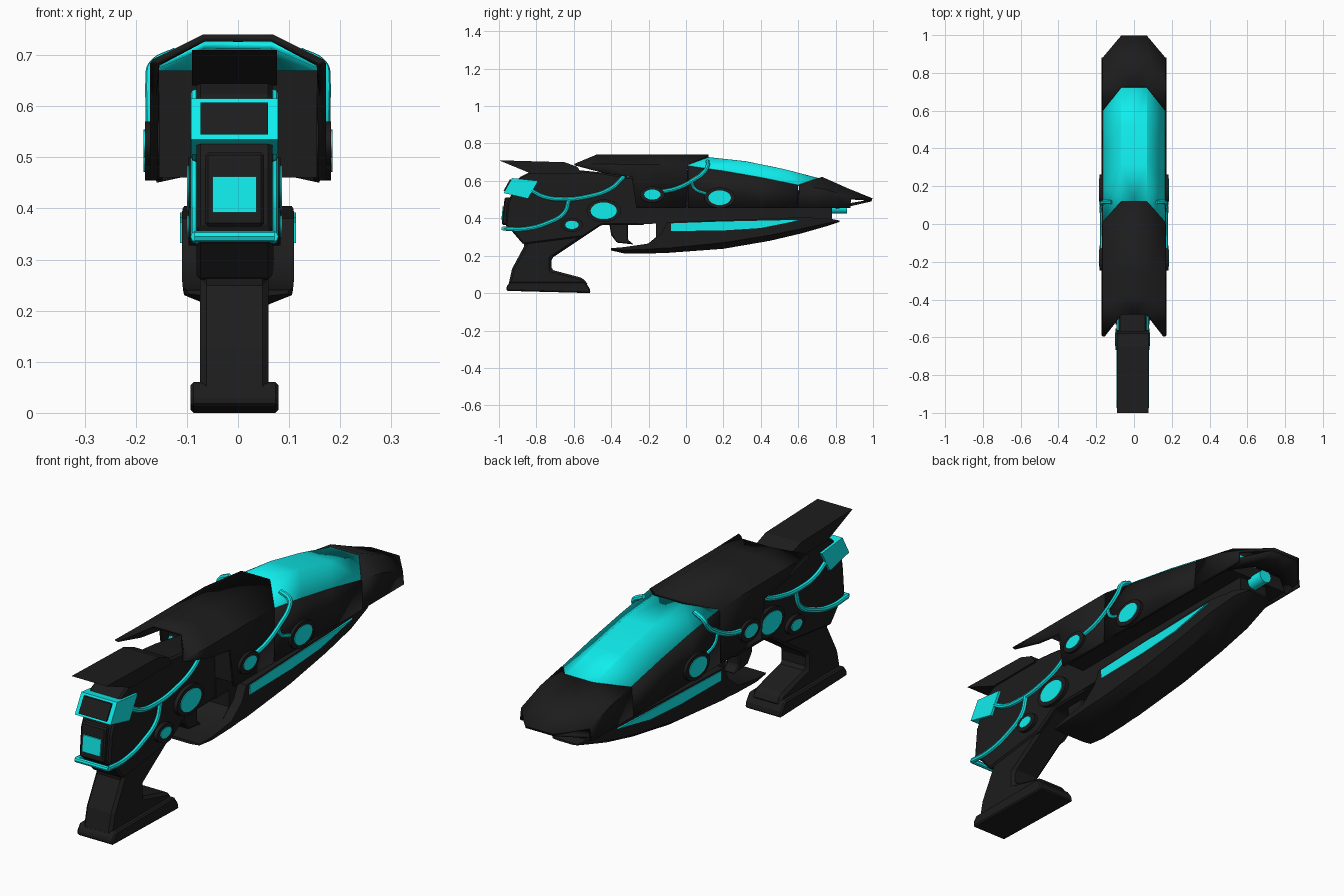
import bpy, bmesh, math
from mathutils import Matrix

if "Cube" in bpy.data.objects:
    bpy.data.objects.remove(bpy.data.objects["Cube"])

def material(name, col):
    m = bpy.data.materials.new(name)
    m.diffuse_color = (*col, 1)
    m.use_nodes = True
    m.node_tree.nodes["Principled BSDF"].inputs["Base Color"].default_value = m.diffuse_color
    return m

DARK = material("dark_shell", (0.012, 0.012, 0.012))
CYAN = material("cyan_glow", (0.005, 0.85, 0.85))
CX = -0.007  # the grip assembly sits slightly off centre

def finish(name, me, mat, smooth=True):
    ob = bpy.data.objects.new(name, me)
    bpy.context.collection.objects.link(ob)
    me.materials.append(mat)
    if smooth:
        bpy.ops.object.select_all(action='DESELECT')
        ob.select_set(True)
        bpy.context.view_layer.objects.active = ob
        bpy.ops.object.shade_smooth_by_angle(angle=math.radians(30))
    return ob

def from_bmesh(name, bm, mat, smooth=True):
    bmesh.ops.recalc_face_normals(bm, faces=bm.faces)
    me = bpy.data.meshes.new(name)
    bm.to_mesh(me)
    bm.free()
    return finish(name, me, mat, smooth)

def prism(name, pts, x0, x1, mat=DARK, bevel=0.0):
    """Side profile (y, z) extruded between x0 and x1."""
    bm = bmesh.new()
    f = bm.faces.new([bm.verts.new((x0, y, z)) for y, z in pts])
    r = bmesh.ops.extrude_face_region(bm, geom=[f])
    vs = [v for v in r['geom'] if isinstance(v, bmesh.types.BMVert)]
    bmesh.ops.translate(bm, vec=(x1 - x0, 0, 0), verts=vs)
    ob = from_bmesh(name, bm, mat, False)
    if bevel:
        b = ob.modifiers.new("bevel", 'BEVEL')
        b.width, b.segments = bevel, 1
    return ob

def sheet(name, rows, mat=DARK, thick=0.014):
    """Half-width rows of points, skinned, mirrored and thickened."""
    bm = bmesh.new()
    g = [[bm.verts.new(p) for p in row] for row in rows]
    for a, b in zip(g, g[1:]):
        for i in range(len(a) - 1):
            bm.faces.new((a[i], a[i + 1], b[i + 1], b[i]))
    ob = from_bmesh(name, bm, mat)
    ob.modifiers.new("mirror", 'MIRROR')
    s = ob.modifiers.new("thickness", 'SOLIDIFY')
    s.thickness, s.offset = thick, 0
    return ob

def oval(name, x, y, z, ry, rz, depth, mat):
    bm = bmesh.new()
    m = (Matrix.Translation((x, y, z)) @ Matrix.Diagonal((1, ry, rz, 1))
         @ Matrix.Rotation(math.pi / 2, 4, 'Y'))
    bmesh.ops.create_cone(bm, cap_ends=True, segments=24, radius1=1, radius2=1, depth=depth, matrix=m)
    return from_bmesh(name, bm, mat)

def tube(name, pts, r=0.011):
    cu = bpy.data.curves.new(name, 'CURVE')
    cu.dimensions, cu.bevel_depth, cu.bevel_resolution = '3D', r, 2
    cu.use_fill_caps, cu.resolution_u = True, 6
    sp = cu.splines.new('BEZIER')
    sp.bezier_points.add(len(pts) - 1)
    for b, p in zip(sp.bezier_points, pts):
        b.co = p
        b.handle_left_type = b.handle_right_type = 'AUTO'
    tmp = bpy.data.objects.new(name + "_path", cu)
    bpy.context.collection.objects.link(tmp)
    me = bpy.data.meshes.new_from_object(tmp)
    bpy.data.objects.remove(tmp)
    return finish(name, me, CYAN)

# upper shell roof: columns are top centre, top edge, shoulder, lower edge
def section(yt, zt, ys, zs, yb, zb):
    return [(0, yt, zt), (0.067, yt, zt), (0.16, ys, zs), (0.165, yb, zb)]

sheet("upper_shell", [section(*s) for s in (
    (-0.48, 0.733, -0.595, 0.688, -0.59, 0.683), (-0.38, 0.733, -0.43, 0.685, -0.43, 0.64),
    (-0.30, 0.733, -0.30, 0.685, -0.29, 0.62), (-0.26, 0.733, -0.26, 0.685, -0.265, 0.455),
    (0.12, 0.733, 0.01, 0.683, 0.0, 0.455))])

# glowing canopy and the side walls below it
canopy = [(0.12, 0.72, 0.01, 0.68), (0.32, 0.698, 0.2, 0.653),
          (0.52, 0.657, 0.4, 0.618), (0.72, 0.605, 0.6, 0.577)]
sheet("canopy", [[(0, a, b), (0.067, a, b), (0.16, c, d)] for a, b, c, d in canopy], CYAN)
sheet("shell_side", [[(0.161, c, d), (0.165, c, 0.455)] for a, b, c, d in canopy])

# nose
sheet("nose", [section(0.725, 0.615, 0.605, 0.578, 0.6, 0.455),
               section(0.86, 0.555, 0.75, 0.55, 0.75, 0.455),
               section(0.995, 0.5, 0.88, 0.505, 0.88, 0.455)])
sheet("nose_lip", [[(0, 0.99, 0.495), (0.067, 0.99, 0.495), (0.16, 0.88, 0.47)],
                   [(0, 0.87, 0.475), (0.067, 0.87, 0.475), (0.16, 0.8, 0.455)]], thick=0.01)

# inner core, barrel block and muzzle
prism("inner_core", [(-0.25, 0.46), (-0.25, 0.67), (0.05, 0.66), (0.6, 0.55), (0.8, 0.52), (0.8, 0.46)],
      -0.155, 0.155)
prism("barrel_block", [(-0.25, 0.37), (-0.25, 0.47), (0.78, 0.47), (0.78, 0.39), (0.6, 0.38)], -0.07, 0.07)
bm = bmesh.new()
bmesh.ops.create_cone(bm, cap_ends=True, segments=20, radius1=0.03, radius2=0.03, depth=0.12,
                      matrix=Matrix.Translation((0, 0.8, 0.455)) @ Matrix.Rotation(math.pi / 2, 4, 'X'))
from_bmesh("muzzle", bm, CYAN)

# rear frame with grip, base and top plate
prism("rear_frame", [(-0.965, 0.36), (-0.955, 0.48), (-0.92, 0.56), (-0.89, 0.62), (-0.83, 0.65),
                     (-0.6, 0.66), (-0.45, 0.645), (-0.3, 0.62), (-0.22, 0.62), (-0.22, 0.365),
                     (-0.45, 0.365), (-0.55, 0.3), (-0.87, 0.26), (-0.93, 0.33)],
      CX - 0.074, CX + 0.074, bevel=0.008)
prism("grip", [(-0.9, 0.3), (-0.86, 0.26), (-0.93, 0.13), (-0.95, 0.04), (-0.52, 0.04), (-0.55, 0.08),
               (-0.72, 0.125), (-0.72, 0.185), (-0.45, 0.365), (-0.6, 0.4), (-0.8, 0.4)],
      CX - 0.067, CX + 0.067, bevel=0.012)
prism("grip_base", [(-0.96, 0.012), (-0.96, 0.035), (-0.94, 0.06), (-0.54, 0.06), (-0.515, 0.025), (-0.51, 0)],
      CX - 0.086, CX + 0.086, bevel=0.006)
prism("rear_top_plate", [(-1.0, 0.71), (-0.65, 0.7), (-0.58, 0.675), (-0.56, 0.64), (-0.83, 0.64)],
      CX - 0.083, CX + 0.083)

# rear light housing and vent
prism("rear_light", [(-0.975, 0.535), (-0.93, 0.615), (-0.79, 0.6), (-0.845, 0.505)], CX - 0.085, CX + 0.085, CYAN)
prism("rear_light_inset", [(-0.977, 0.545), (-0.942, 0.607), (-0.92, 0.607), (-0.95, 0.545)], CX - 0.066, CX + 0.066)
prism("rear_vent", [(-0.985, 0.365), (-0.97, 0.51), (-0.93, 0.51), (-0.93, 0.365)], CX - 0.058, CX + 0.058, bevel=0.006)
prism("rear_vent_glow", [(-0.987, 0.392), (-0.98, 0.462), (-0.95, 0.462), (-0.95, 0.392)], CX - 0.043, CX + 0.043, CYAN)

# trigger and guard post
prism("trigger", [(-0.41, 0.37), (-0.4, 0.31), (-0.37, 0.27), (-0.28, 0.26), (-0.31, 0.285), (-0.31, 0.37)],
      -0.035, 0.025, bevel=0.005)
prism("guard_post", [(-0.16, 0.38), (-0.16, 0.3), (-0.22, 0.25), (0.0, 0.25), (0.0, 0.38)], -0.07, 0.07)

# fore-end: y, keel z, chine z, top z, half width
bm = bmesh.new()
rings = []
for y, zk, zc, zt, w in ((-0.4, 0.228, 0.233, 0.24, 0.1), (-0.33, 0.212, 0.23, 0.246, 0.108),
                         (-0.2, 0.212, 0.235, 0.265, 0.11), (-0.13, 0.214, 0.24, 0.32, 0.11),
                         (-0.1, 0.215, 0.24, 0.38, 0.11), (0.2, 0.237, 0.27, 0.39, 0.11),
                         (0.45, 0.28, 0.31, 0.4, 0.108), (0.62, 0.32, 0.345, 0.405, 0.105),
                         (0.76, 0.36, 0.375, 0.4, 0.085), (0.82, 0.38, 0.383, 0.388, 0.06)):
    half = [(w * 0.55, zk), (w * 0.97, zc), (w, zt)]
    rings.append([bm.verts.new((x, y, z)) for x, z in half + [(-x, z) for x, z in half[::-1]]])
for a, b in zip(rings, rings[1:]):
    for i in range(6):
        bm.faces.new((a[i], a[(i + 1) % 6], b[(i + 1) % 6], b[i]))
bm.faces.new(rings[0])
bm.faces.new(rings[-1])
from_bmesh("fore_end", bm, DARK)

# glowing details repeated on both sides
for s, side in ((1, "right"), (-1, "left")):
    prism("fore_end_stripe_" + side, [(-0.08, 0.332), (-0.08, 0.373), (0.2, 0.383), (0.62, 0.392), (0.4, 0.348), (0.2, 0.335)],
          s * 0.1, s * 0.113, CYAN)
    for i, (c, x, y, z, ry, rz) in enumerate(((0, 0.165, 0.18, 0.51, 0.06, 0.039), (0, 0.165, -0.18, 0.527, 0.044, 0.027),
                                              (CX, 0.073, -0.44, 0.44, 0.07, 0.045), (CX, 0.073, -0.61, 0.365, 0.036, 0.022))):
        oval(f"lamp_ring_{side}_{i}", c + s * x, y, z, ry + 0.022, rz + 0.016, 0.034, DARK)
        oval(f"lamp_{side}_{i}", c + s * x, y, z, ry, rz, 0.04, CYAN)
    fx, hx = CX + s * 0.075, s * 0.17
    tube("frame_tube_upper_" + side, [(fx, y, z) for y, z in
         ((-0.83, 0.55), (-0.76, 0.515), (-0.66, 0.502), (-0.53, 0.515), (-0.4, 0.56), (-0.33, 0.625))])
    tube("frame_tube_lower_" + side, [(fx, y, z) for y, z in
         ((-0.975, 0.345), (-0.87, 0.342), (-0.74, 0.375), (-0.65, 0.43), (-0.625, 0.5))])
    tube("shell_tube_" + side, [(hx, -0.14, 0.54), (hx, -0.05, 0.56), (hx, 0.04, 0.605),
                                (hx, 0.1, 0.65), (s * 0.165, 0.115, 0.68), (s * 0.12, 0.115, 0.705)])
    tube("shell_branch_" + side, [(hx, 0.03, 0.6), (hx, 0.045, 0.56), (hx, 0.11, 0.53)], 0.008)
tube("rear_cross_tube", [(CX - 0.078, -0.977, 0.345), (CX, -0.977, 0.345), (CX + 0.078, -0.977, 0.345)])
